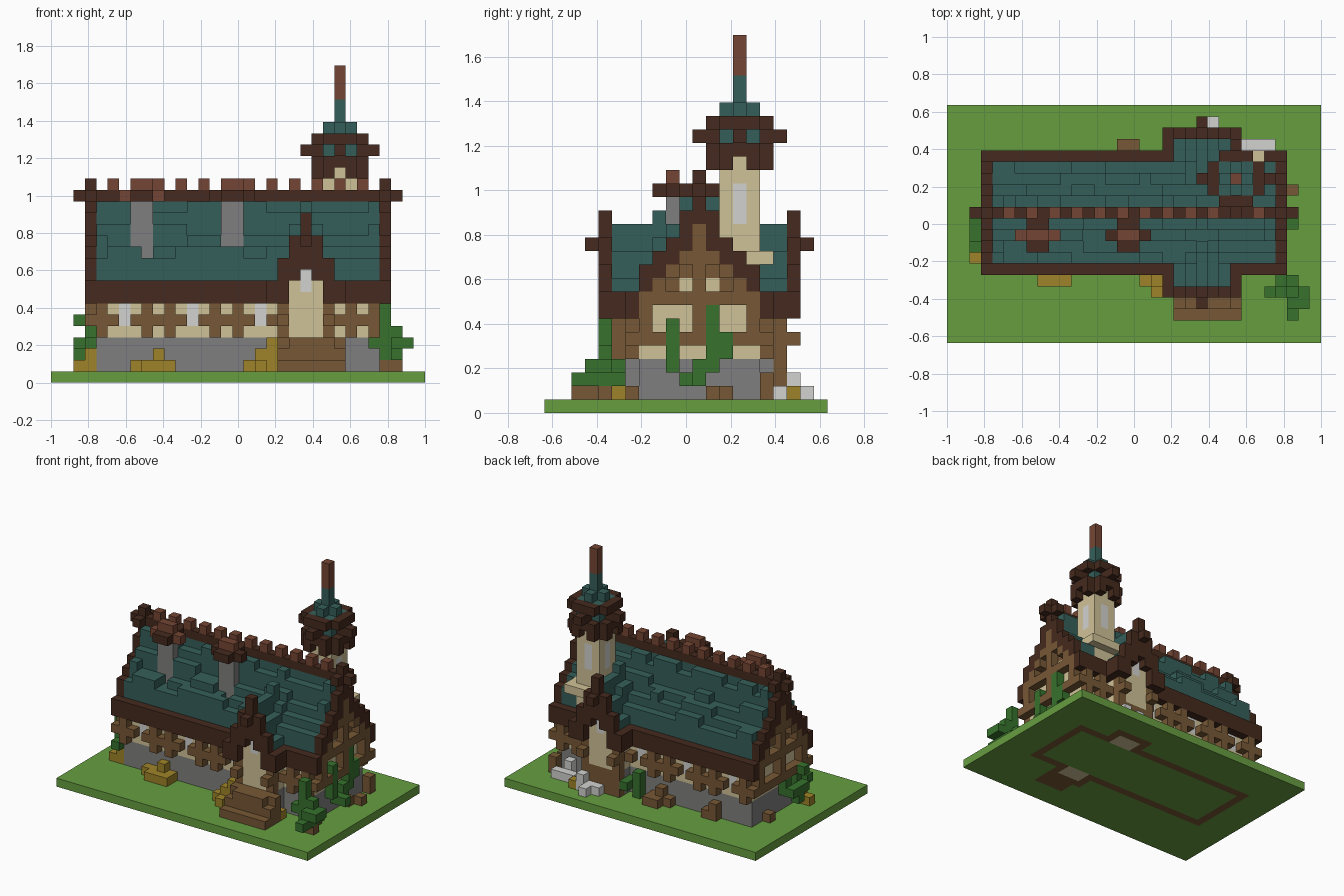
import bpy, bmesh, random
from mathutils import Vector

random.seed(4)
cube = bpy.data.objects.get("Cube")
if cube:
    bpy.data.objects.remove(cube)

NX, NY = 33, 21            # block counts of the ground plate
U = 2 / NX                 # block size
MID, RIDGE, DORMER = 16, 11, 22

PALETTE = {
    "grass": "679e40", "roof teal": "355f5a", "dark timber": "452a1e",
    "red brick": "744533", "timber": "775836", "cream plaster": "d0c297",
    "stone": "807f7e", "pale stone": "d2d2d0", "dry straw": "9f8429",
    "leaf green": "37722d",
}


def linear(h):
    v = int(h, 16) / 255
    return v / 12.92 if v < 0.04 else ((v + 0.055) / 1.055) ** 2.4


def make_material(name, code):
    mat = bpy.data.materials.new(name)
    mat.use_nodes = True
    col = [linear(code[n:n + 2]) for n in (0, 2, 4)] + [1]
    mat.diffuse_color = col
    node = mat.node_tree.nodes["Principled BSDF"]
    node.inputs["Base Color"].default_value = col
    node.inputs["Roughness"].default_value = 0.9
    return mat


materials = {n: make_material(n, c) for n, c in PALETTE.items()}
blocks = {}                # (i, j, k) -> (part, colour)


def span(v):
    a, b = v if isinstance(v, tuple) else (v, v)
    return range(min(a, b), max(a, b) + 1)


def put(part, colour, x, y, z):
    """Fill a range of blocks; each range is one index or an inclusive pair."""
    for i in span(x):
        for j in span(y):
            for k in span(z):
                blocks[i, j, k] = (part, colour)


def flip(v, total):
    return tuple(total - n for n in v) if isinstance(v, tuple) else total - v


def both_ends(part, colour, x, y, z):
    put(part, colour, x, y, z)
    put(part, colour, flip(x, 2 * MID), y, z)


def both_sides(part, colour, x, y, z):
    put(part, colour, x, y, z)
    put(part, colour, x, flip(y, 2 * RIDGE), z)


# Ground plate with earth under the walls and floors under the porches
put("ground", "grass", (0, NX - 1), (0, NY - 1), 0)
put("ground", "timber", (4, 28), (7, 15), 0)
both_sides("ground", "timber", (20, 24), (5, 7), 0)
put("ground", "grass", (5, 27), (8, 14), 0)
both_sides("ground", "cream plaster", (21, 23), (6, 7), 0)
put("ground", "timber", (21, 24), (3, 4), 0)

# Main walls: stone base, plaster, timber frame and windows
put("stone_base", "stone", (4, 28), (7, 15), (1, 3))
put("walls", "cream plaster", (4, 28), (7, 15), (4, 8))
both_sides("timber_frame", "timber", (4, 28), 6, 5)
for i in range(4, 29, 6):
    both_sides("timber_frame", "timber", i, 6, (4, 6))
    if i < 28:
        both_sides("timber_frame", "timber", i + 4, 6, (4, 6))
        both_sides("windows", "pale stone", i + 2, 7, (5, 6))
        for j in (6, 16):
            blocks.pop((i + 2, j, 5))

# Main roof: stepped courses with randomly raised tiles
HEIGHT = [16, 14, 12, 11, 10, 8]
for side in (-1, 1):
    for d in range(1, 5):
        j = RIDGE + side * d
        i = 4
        while i < 29:
            run = random.randint(1, 3)
            put("roof", "roof teal", (i, min(i + run - 1, 28)), j,
                (7, HEIGHT[d] + (random.random() < 0.4)))
            i += run
put("roof", "roof teal", (4, 28), RIDGE, (7, 15))
both_sides("eaves", "dark timber", (3, 29), 6, (7, 8))

# End gables: plaster and timber wall under a stepped dark edge
EDGE_LOW = [14, 12, 11, 10, 9, 7]
EDGE_TOP = [16, 14, 12, 11, 10, 8]
for d in range(6):
    for j in {RIDGE - d, RIDGE + d}:
        both_ends("gable_edge", "dark timber", 29, j, (EDGE_LOW[d], EDGE_TOP[d]))
        if d < 5:
            both_ends("gable_wall", "cream plaster", 28, j, (7, EDGE_LOW[d] - 1))
            both_ends("gable_frame", "timber", 29, j, EDGE_LOW[d] - 1)
            both_ends("gable_frame", "timber", 28, j, (EDGE_LOW[d] - 2, EDGE_LOW[d] - 1))
both_ends("gable_frame", "timber", 29, RIDGE, (9, 13))
both_ends("gable_frame", "timber", 29, (8, 14), 8)
both_ends("gable_frame", "timber", 29, (6, 16), 5)
for j in (7, RIDGE, 15):
    both_ends("gable_frame", "timber", 29, j, (5, 7))

# Cross gables, one over the front porch and one at the back
both_sides("porch_base", "stone", (20, 24), (5, 7), (1, 3))
both_sides("porch_wall", "cream plaster", (20, 24), (5, 7), (4, 8))
CROSS = [13, 11, 9]
CROSS_LOW = [10, 9, 7, 7]
CROSS_TOP = [14, 12, 10, 8]
for d in range(4):
    for i in {DORMER - d, DORMER + d}:
        both_sides("cross_gable_edge", "dark timber", i, 4, (CROSS_LOW[d], CROSS_TOP[d]))
        if d == 3:
            both_sides("cross_eaves", "dark timber", i, (4, 6), (7, 8))
            continue
        for j in range(5, 11):
            top = CROSS[d] + (random.random() < 0.3 and j > 6)
            for y in (j, 2 * RIDGE - j):
                old = [k for k in range(7, 17) if (i, y, k) in blocks]
                if not old or max(old) < top:
                    put("cross_roof", "roof teal", i, y, (7, top))
        both_sides("porch_wall", "cream plaster", i, 5, (6, CROSS_LOW[d] - 1))
both_sides("cross_gable_edge", "dark timber", DORMER, 3, 12)
both_sides("porch_window", "pale stone", DORMER, 5, (8, 9))
for i in (20, 24):
    both_sides("porch_posts", "timber", i, 5, (1, 6))
    both_sides("porch_posts", "timber", i, 4, 5)
both_sides("porch_door", "timber", (21, 23), 5, (1, 3))

# Front steps
put("front_steps", "timber", (20, 25), 4, (1, 3))
put("front_steps", "timber", (20, 25), 3, (1, 2))
put("front_steps", "timber", (21, 24), 3, 3)
put("front_steps", "timber", (20, 25), 2, 1)

# Ridge beam with brick crest and a cross finial at each end
put("ridge_beam", "dark timber", (2, 30), RIDGE, 16)
for i in range(5, 28, 2):
    put("ridge_crest", "red brick", i, RIDGE, 17)
both_ends("ridge_finial", "dark timber", 29, RIDGE, 17)
both_ends("ridge_finial", "dark timber", 29, (RIDGE - 1, RIDGE + 1), 16)

# Two chimneys with cross shaped collars, roof tiles cut back below them
for i, arm in ((7, "red brick"), (15, "dark timber")):
    put("chimney_stack", "stone", (i, i + 1), 9, (10, 15))
    for cut in ((i, 8, 12), (i + 1, 8, 12), (i + 1, 8, 11)):
        blocks.pop(cut, None)
    put("chimney_collar", "dark timber", (i, i + 1), (8, 10), 16)
    put("chimney_collar", arm, (i - 1, i + 2), 9, 16)
    put("chimney_top", "red brick", (i, i + 1), 9, 17)

# Tower shaft, windows, cap and spire
TX, TY = 25, 14


def tower(part, colour, r, z, s=None):
    s = r if s is None else s
    put(part, colour, (TX - r, TX + r), (TY - s, TY + s), z)


def tower_round(part, colour, r, z):
    """Square layer without its corners."""
    tower(part, colour, r, z, r - 1)
    tower(part, colour, r - 1, z, r)


put("tower_foot", "cream plaster", (24, 27), (14, 16), 11)
tower("tower_shaft", "cream plaster", 1, (8, 18))
tower("tower_windows", "pale stone", 1, (14, 16), 0)
tower("tower_windows", "pale stone", 0, (14, 16), 1)
tower_round("tower_cap", "dark timber", 2, (18, 19))
for a in (-2, 2):
    del blocks[TX + a, TY, 18], blocks[TX, TY + a, 18]
tower("tower_shaft", "cream plaster", 1, 18)
tower("tower_louvres", "roof teal", 1, 20)
tower("tower_cap", "dark timber", 3, 20, 0)
tower("tower_cap", "dark timber", 0, 20, 3)
tower_round("tower_cap", "dark timber", 2, 21)
tower("spire", "roof teal", 1, 21)
tower_round("spire", "roof teal", 1, 22)
tower("spire", "roof teal", 0, (23, 24))
tower("spire_tip", "red brick", 0, (25, 27))

# Straw clumps
for x, y, z in (((7, 10), 6, 1), ((8, 10), 5, 1), (9, 6, 2), ((17, 19), 5, 1),
                ((18, 19), 5, 2), (19, 5, 3), (18, 4, 1), ((2, 3), 7, 1),
                (3, 7, 2), (25, 5, 1), (25, 18, 1)):
    put("straw_clumps", "dry straw", x, y, z)

# Corner bush and climbing leaves
for x, y, z in (((28, 31), 4, 3), ((29, 30), 5, 2), ((30, 31), 3, 3), (30, 2, 2),
                (29, 4, (2, 6)), (30, 4, (2, 4)), (30, (2, 3), 2), (29, 5, 3)):
    put("bush", "leaf green", x, y, z)
for x, y, z in ((29, 9, (3, 6)), (29, 12, (3, 7)), (29, 13, (4, 5)), (29, 11, (2, 3)),
                ((29, 30), 10, 2),
                (2, 8, 5), (2, (8, 10), 3), (2, 9, 2), (3, 8, (2, 4)), (3, 10, (3, 4)),
                (3, 6, 3), (18, 16, (1, 3)), ((18, 19), 16, 2), (19, 17, 2)):
    put("climbing_leaves", "leaf green", x, y, z)

# Logs and loose stones
for x, y, z in (((29, 30), 4, 1), (29, 6, 1), (29, 12, 1), (30, 13, 1),
                (29, 16, (1, 2)), ((15, 16), 17, 1), ((14, 16), 16, 1), (15, 16, 2),
                ((8, 9), 16, 1), (8, 16, 2), (3, 13, 1)):
    put("logs", "timber", x, y, z)
for x, y, z in (((26, 28), 17, 1), (23, 19, 1), ((22, 24), 18, 1), (24, 18, 2),
                (27, 16, (1, 2))):
    put("loose_stones", "pale stone", x, y, z)

# Skin every part: one quad per exposed block face
AXES = [Vector(v) for v in ((1, 0, 0), (0, 1, 0), (0, 0, 1))]
parts = {}
for pos, (part, colour) in blocks.items():
    parts.setdefault(part, []).append((pos, colour))

for part, items in parts.items():
    bm = bmesh.new()
    corners = {}
    slots = sorted({c for _, c in items})

    def corner(p):
        key = tuple(int(round(v)) for v in p)
        if key not in corners:
            i, j, k = key
            corners[key] = bm.verts.new((i * U - 1, (j - NY / 2) * U, k * U))
        return corners[key]

    for pos, colour in items:
        base = Vector(pos)
        for n in range(3):
            a, b, c = AXES[n], AXES[(n + 1) % 3], AXES[(n + 2) % 3]
            for s in (1, -1):
                if tuple(int(round(v)) for v in base + a * s) in blocks:
                    continue
                o = base + a if s > 0 else base
                loop = [corner(p) for p in (o, o + b, o + b + c, o + c)]
                face = bm.faces.new(loop[::s])
                face.material_index = slots.index(colour)
    mesh = bpy.data.meshes.new(part)
    bm.to_mesh(mesh)
    bm.free()
    for name in slots:
        mesh.materials.append(materials[name])
    bpy.context.collection.objects.link(bpy.data.objects.new(part, mesh))
